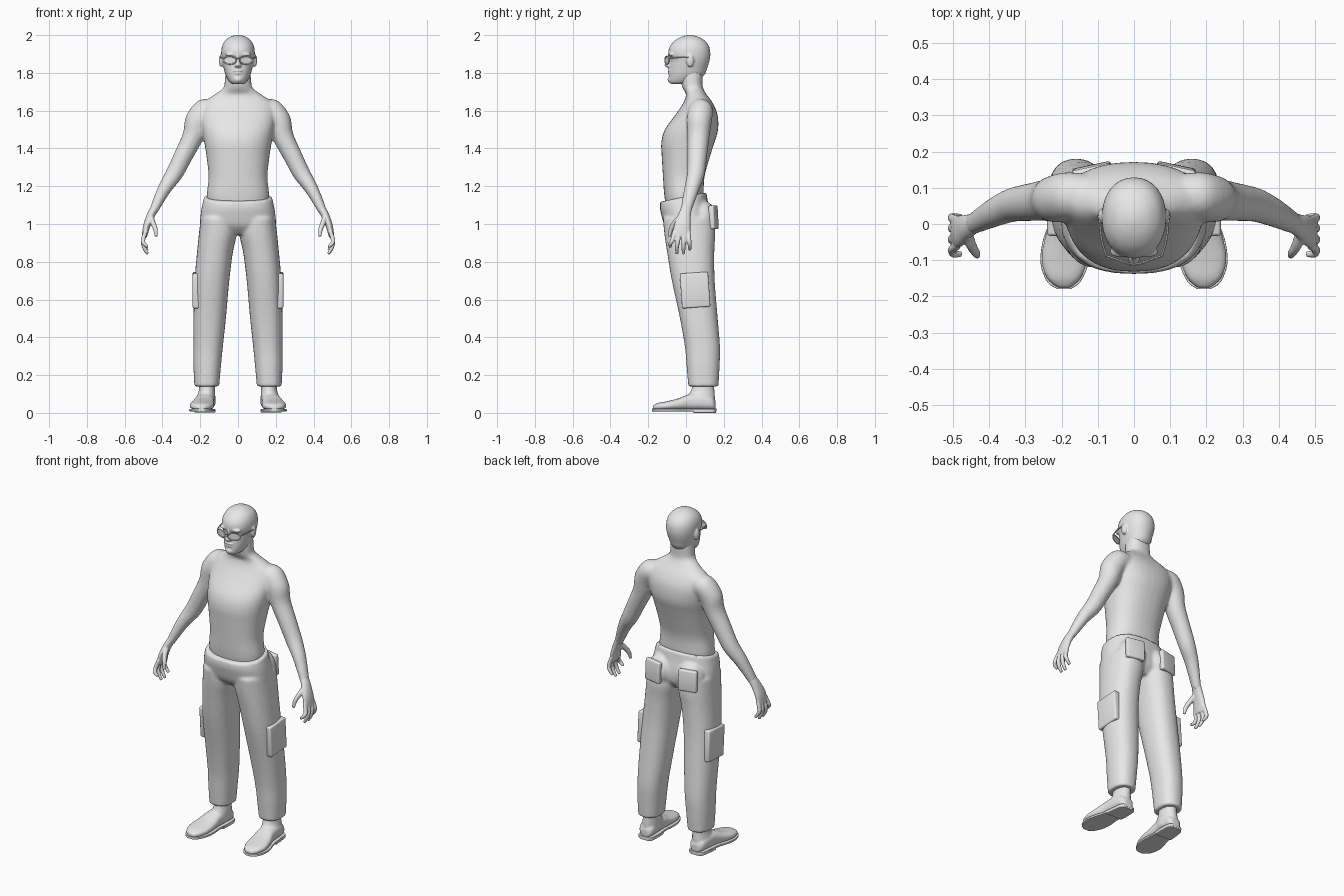
import bpy, bmesh, math
from mathutils import Vector, Matrix

grey = bpy.data.materials.new("plain_grey")
grey.diffuse_color = (0.8, 0.8, 0.8, 1)


def loft(bm, rings, n=24, sub=4, p=2.0):
    """Skin rings of (centre, half axis u, half axis v), eased between stations."""
    st = [[Vector(c) for c in r] for r in rings]
    eased = []
    for i in range(len(st) - 1):
        a, b, c, d = st[max(i - 1, 0)], st[i], st[i + 1], st[min(i + 2, len(st) - 1)]
        for k in range(sub):
            t = k / sub
            eased.append([0.5 * (2 * B + (C - A) * t + (2 * A - 5 * B + 4 * C - D) * t * t
                                 + (3 * B - A - 3 * C + D) * t ** 3)
                          for A, B, C, D in zip(a, b, c, d)])
    eased.append(st[-1])
    loops = []
    for c, u, v in eased:
        loop = []
        for k in range(n):
            co, si = math.cos(math.tau * k / n), math.sin(math.tau * k / n)
            loop.append(bm.verts.new(c + u * math.copysign(abs(co) ** (2 / p), co)
                                     + v * math.copysign(abs(si) ** (2 / p), si)))
        loops.append(loop)
    for a, b in zip(loops, loops[1:]):
        for k in range(n):
            bm.faces.new((a[k], a[(k + 1) % n], b[(k + 1) % n], b[k]))
    bm.faces.new(loops[0])
    bm.faces.new(loops[-1])


def slab(z, x0, x1, y0, y1, tilt=0):
    """Level ring from its extents; tilt raises it towards the back."""
    cy, ry = (y0 + y1) / 2, (y1 - y0) / 2
    return ((x0 + x1) / 2, cy, z + tilt * cy), ((x1 - x0) / 2, 0, 0), (0, ry, tilt * ry)


def limb(bm, pts, n=16, s=1):
    """Tube through (x, y, z, side radius, depth radius) stations."""
    ps = [Vector((q[0] * s, q[1], q[2])) for q in pts]
    rings = []
    for i, q in enumerate(pts):
        t = (ps[min(i + 1, len(ps) - 1)] - ps[max(i - 1, 0)]).normalized()
        ref = Vector((0, 1, 0)) if abs(t.y) < 0.9 else Vector((0, 0, 1))
        v = (ref - t * ref.dot(t)).normalized()
        rings.append((ps[i], t.cross(v) * q[3], v * q[4]))
    loft(bm, rings, n)


def ball(bm, loc, size):
    m = Matrix.Translation(loc) @ Matrix.Diagonal((*size, 1))
    bmesh.ops.create_uvsphere(bm, u_segments=20, v_segments=12, radius=1, matrix=m)


def finish(name, bm, voxel=0, smooth=4, mirror=False, angle=40):
    bmesh.ops.recalc_face_normals(bm, faces=bm.faces)
    me = bpy.data.meshes.new(name)
    bm.to_mesh(me)
    bm.free()
    me.materials.append(grey)
    me.shade_smooth()
    me.set_sharp_from_angle(angle=math.radians(angle))
    ob = bpy.data.objects.new(name, me)
    bpy.context.collection.objects.link(ob)
    if voxel:
        r = ob.modifiers.new("fuse", 'REMESH')
        r.mode, r.voxel_size, r.use_smooth_shade = 'VOXEL', voxel, True
        sm = ob.modifiers.new("soften", 'SMOOTH')
        sm.factor, sm.iterations = 0.5, smooth
    if mirror:
        m = ob.modifiers.new("mirror", 'MIRROR')
        m.use_mirror_merge = False
    return ob


# Torso, neck and arms fused into one body
bm = bmesh.new()
loft(bm, [slab(z, -r, r, f, b) for z, r, f, b in (
    (1.06, .155, -.10, .08), (1.15, .165, -.115, .092), (1.25, .156, -.122, .098),
    (1.35, .166, -.128, .125), (1.43, .178, -.131, .15), (1.50, .19, -.112, .17),
    (1.58, .20, -.055, .167), (1.64, .185, -.015, .142), (1.685, .125, .0, .11),
    (1.72, .078, -.018, .09), (1.76, .07, -.028, .088), (1.81, .066, -.03, .09))], 32, 4, 2.3)
for s in (-1, 1):
    limb(bm, ((.11, .08, 1.605, .055, .055), (.175, .078, 1.598, .066, .066),
              (.215, .07, 1.545, .066, .066), (.24, .066, 1.46, .056, .058),
              (.29, .06, 1.36, .05, .052), (.338, .052, 1.265, .046, .047),
              (.39, .03, 1.185, .036, .04), (.44, .003, 1.085, .025, .031),
              (.449, -.002, 1.06, .022, .03)), 20, s)
finish("body", bm, .009, 6)

# Head with brow, nose, mouth, chin and ears
bm = bmesh.new()
loft(bm, [slab(z, -r, r, f, b) for z, r, f, b in (
    (1.742, .03, -.082, .02), (1.755, .047, -.09, .055), (1.79, .066, -.09, .098),
    (1.83, .077, -.086, .114), (1.868, .085, -.083, .125), (1.90, .089, -.094, .129),
    (1.935, .086, -.088, .124), (1.965, .073, -.066, .106), (1.986, .05, -.036, .077),
    (1.997, .025, -.006, .046), (2.0, .008, .01, .028))], 32, 4, 2.15)
loft(bm, [slab(1.895, -.008, .008, -.098, -.06), slab(1.865, -.01, .01, -.101, -.06),
          slab(1.84, -.018, .018, -.115, -.06), slab(1.828, -.015, .015, -.098, -.06)], 16)
ball(bm, (0, -.085, 1.812), (.025, .014, .006))
ball(bm, (0, -.083, 1.797), (.022, .014, .006))
ball(bm, (0, -.08, 1.765), (.024, .018, .018))
for s in (-1, 1):
    ball(bm, (s * .036, -.075, 1.897), (.032, .018, .01))
    ball(bm, (s * .09, .022, 1.865), (.011, .02, .034))
finish("head", bm, .005, 3)

# Glasses: rims, lenses, bridge and temples
bm = bmesh.new()
rim = [Vector((.043 + .034 * math.cos(a), -.1 + .012 * math.cos(a), 1.867 + .021 * math.sin(a)))
       for a in (math.tau * k / 20 for k in range(20))]
for s in (-1, 1):
    for k in range(20):
        limb(bm, [(*rim[j % 20], .0035, .0035) for j in (k, k + 1)], 6, s)
    bm.faces.new([bm.verts.new((q.x * s, q.y, q.z)) for q in rim])
    limb(bm, ((.077, -.088, 1.876, .003, .004), (.09, -.04, 1.881, .003, .004),
              (.096, .025, 1.884, .003, .004)), 6, s)
limb(bm, ((-.012, -.108, 1.873, .003, .003), (0, -.112, 1.876, .003, .003),
          (.012, -.108, 1.873, .003, .003)), 6)
finish("glasses", bm)

# Hands with four curled fingers and a thumb
bm = bmesh.new()
limb(bm, ((.44, .003, 1.085, .022, .028), (.462, -.008, 1.045, .021, .034),
          (.483, -.02, .99, .019, .044), (.495, -.024, .935, .014, .046)), 20)
for y0, y1, tip in ((-.06, -.083, .878), (-.036, -.048, .842), (-.01, -.013, .84), (.013, .02, .862)):
    limb(bm, ((.488, y0, .965, .011, .011), (.503, (y0 + y1) / 2, .915, .012, .012),
              (.498, y1, (.915 + tip) / 2, .011, .011), (.478, y1, tip, .008, .008)), 12)
limb(bm, ((.462, -.02, 1.04, .015, .017), (.45, -.058, 1.005, .014, .016),
          (.437, -.08, .97, .012, .012), (.433, -.088, .933, .008, .008)), 12)
finish("hands", bm, .0045, 2, True)

# Trousers: pelvis, legs and seat fused
bm = bmesh.new()
loft(bm, [slab(z, -r, r, f, b, t) for z, r, f, b, t in (
    (.945, .17, -.07, .10, 0), (.99, .20, -.112, .128, 0), (1.05, .198, -.131, .13, 0),
    (1.10, .19, -.138, .117, .1), (1.145, .18, -.136, .108, .2))], 32, 4, 2.4)
for s in (-1, 1):
    loft(bm, [slab(z, s * i, s * o, f, b) for z, i, o, f, b in (
        (.14, .10, .231, .012, .172), (.25, .09, .236, .003, .178), (.35, .08, .236, -.006, .18),
        (.5, .064, .236, -.032, .168), (.7, .046, .23, -.075, .152), (.85, .027, .217, -.10, .15),
        (.95, .006, .207, -.115, .155), (1.03, .01, .198, -.122, .15))], 28, 4, 2.3)
    ball(bm, (s * .095, .085, 1.03), (.085, .078, .095))
finish("trousers", bm, .009, 3)


# Patch pockets as soft-edged plates
def pocket(name, loc, size, rot):
    bm = bmesh.new()
    bmesh.ops.create_cube(bm, size=1, matrix=Matrix.Diagonal((*size, 1)))
    bmesh.ops.bevel(bm, geom=bm.edges[:], offset=.009, segments=3, affect='EDGES', profile=.5)
    m = Matrix.Translation(loc) @ Matrix.Rotation(rot[2], 4, 'Z') @ Matrix.Rotation(rot[0], 4, 'X')
    bmesh.ops.transform(bm, matrix=m, verts=bm.verts)
    finish(name, bm, mirror=True)


pocket("cargo_pockets", (.217, .048, .65), (.046, .15, .185), (math.radians(4), 0, 0))
pocket("back_pockets", (.115, .146, 1.035), (.11, .03, .125), (math.radians(3), 0, math.radians(-12)))

# Shoes: upper running heel to toe, and the ankle above
bm = bmesh.new()
loft(bm, [((x, y, (.014 + t) / 2), (w, 0, 0), (0, 0, (t - .014) / 2)) for x, y, t, w in (
    (.168, .157, .06, .022), (.17, .14, .085, .043), (.173, .09, .105, .05),
    (.178, .02, .10, .052), (.186, -.04, .077, .061), (.192, -.10, .062, .064),
    (.194, -.15, .052, .047), (.193, -.176, .038, .018))], 24, 4, 2.5)
loft(bm, [slab(.04, .12, .222, .0, .155), slab(.09, .12, .215, .012, .153),
          slab(.13, .122, .206, .03, .15), slab(.2, .122, .206, .035, .15)], 24)
finish("shoes", bm, .006, 3, True)

# Soles with a stepped heel
bm = bmesh.new()
for z0, z1, pts in (
        (.008, .022, ((.168, .161, .025), (.17, .145, .046), (.173, .08, .053), (.18, .01, .054),
                      (.187, -.05, .066), (.192, -.11, .066), (.194, -.16, .046), (.193, -.18, .018))),
        (0, .018, ((.168, .16, .026), (.17, .145, .046), (.173, .09, .053), (.176, .04, .054)))):
    loft(bm, [((x, y, (z0 + z1) / 2), (w, 0, 0), (0, 0, (z1 - z0) / 2)) for x, y, w in pts], 20, 4, 8)
finish("soles", bm, mirror=True)
